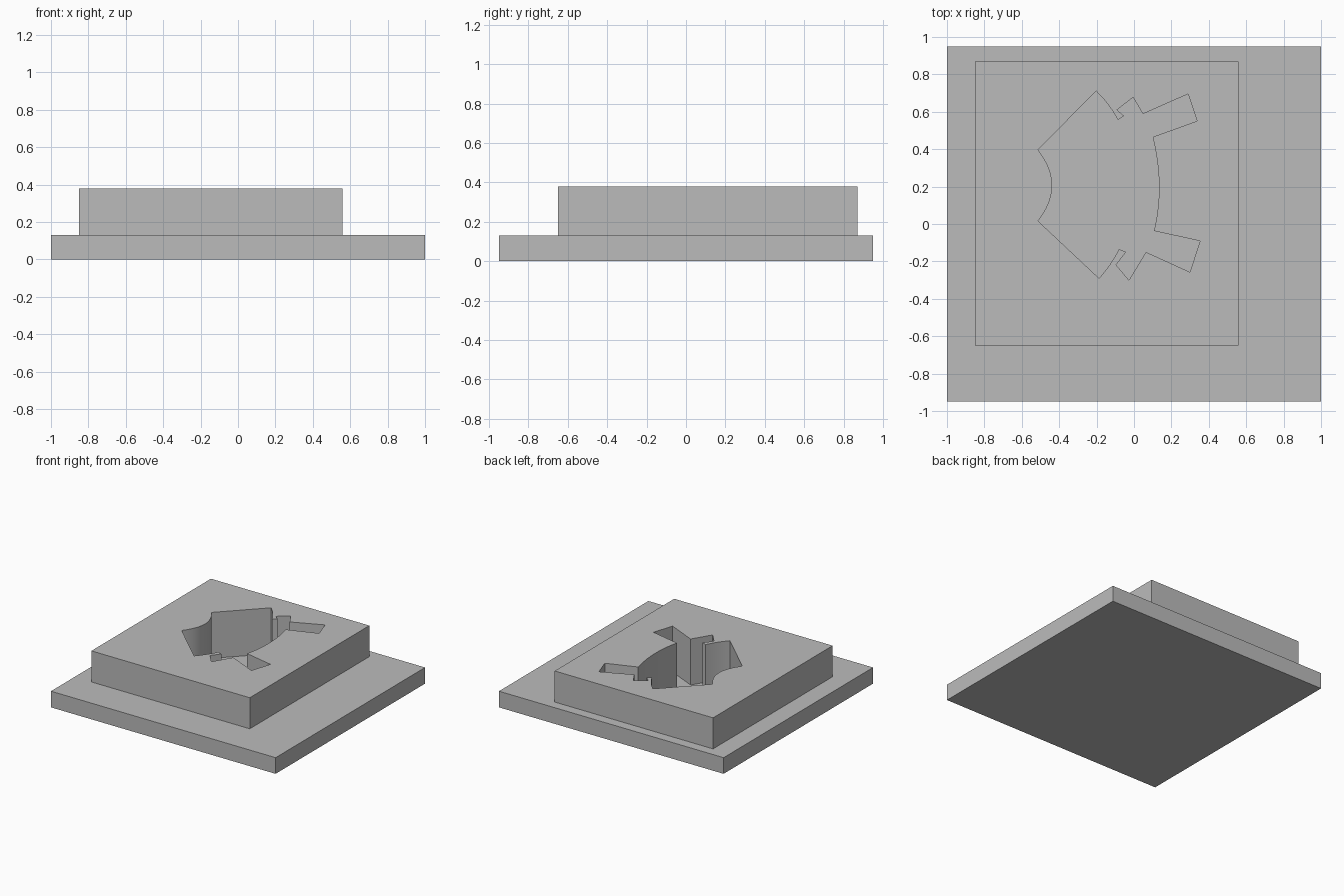
import bpy
import bmesh
from mathutils import Vector

default = bpy.data.objects.get("Cube")
if default:
    bpy.data.objects.remove(default)

grey = bpy.data.materials.new("plain grey")
grey.use_nodes = True
colour = (0.5, 0.5, 0.5, 1)
grey.diffuse_color = colour
grey.node_tree.nodes["Principled BSDF"].inputs["Base Color"].default_value = colour


def prism(name, outline, bottom, top):
    """Extrude a flat outline from bottom to top."""
    bm = bmesh.new()
    face = bm.faces.new([bm.verts.new((x, y, bottom)) for x, y in outline])
    grown = bmesh.ops.extrude_face_region(bm, geom=[face])["geom"]
    moved = [g for g in grown if isinstance(g, bmesh.types.BMVert)]
    bmesh.ops.translate(bm, verts=moved, vec=(0, 0, top - bottom))
    bmesh.ops.recalc_face_normals(bm, faces=bm.faces)
    mesh = bpy.data.meshes.new(name)
    bm.to_mesh(mesh)
    bm.free()
    mesh.materials.append(grey)
    obj = bpy.data.objects.new(name, mesh)
    bpy.context.collection.objects.link(obj)
    return obj


def rectangle(x0, x1, y0, y1):
    return [(x0, y0), (x1, y0), (x1, y1), (x0, y1)]


def arc(start, middle, end, steps=16):
    """Points of the circle through three points, ends included."""
    a, b, c = Vector(start), Vector(middle), Vector(end)
    # a quadratic curve through the middle point follows these shallow arcs
    handle = 2 * b - (a + c) / 2
    points = []
    for i in range(steps + 1):
        t = i / steps
        points.append(tuple((1 - t) ** 2 * a + 2 * t * (1 - t) * handle + t * t * c))
    return points


def combine(target, tool, operation):
    """Apply a boolean and remove its tool."""
    mod = target.modifiers.new("boolean", "BOOLEAN")
    mod.operation = operation
    mod.solver = "EXACT"
    mod.object = tool
    tool.hide_render = True
    bpy.ops.object.select_all(action="DESELECT")
    bpy.context.view_layer.objects.active = target
    target.select_set(True)
    bpy.ops.object.modifier_apply(modifier=mod.name)
    bpy.data.objects.remove(tool)


# Wide base plate with an off-centre raised block
body = prism("stepped_block", rectangle(-1, 1, -0.95, 0.95), 0, 0.13)
block = prism("raised_block", rectangle(-0.85, 0.56, -0.65, 0.87), 0.05, 0.38)
combine(body, block, "UNION")

# Deep recess: curved back, two wings, small notches and slanted arms
outline = arc((-0.513, 0.396), (-0.438, 0.206), (-0.513, 0.016))
outline += arc((-0.187, -0.29), (-0.129, -0.217), (-0.08, -0.134), 6)
outline += [(-0.043, -0.15), (-0.096, -0.219), (-0.027, -0.3),
            (0.064, -0.15), (0.299, -0.257), (0.353, -0.091)]
outline += arc((0.107, -0.037), (0.134, 0.21), (0.1, 0.465))
outline += [(0.337, 0.551), (0.289, 0.695), (0.048, 0.588),
            (-0.005, 0.677), (-0.091, 0.61), (-0.053, 0.578)]
outline += arc((-0.086, 0.556), (-0.138, 0.638), (-0.203, 0.711), 6)
recess = prism("recess_cutter", outline, 0.01, 0.5)
combine(body, recess, "DIFFERENCE")

# Soft curved walls, crisp corners
bpy.ops.object.shade_smooth_by_angle()
